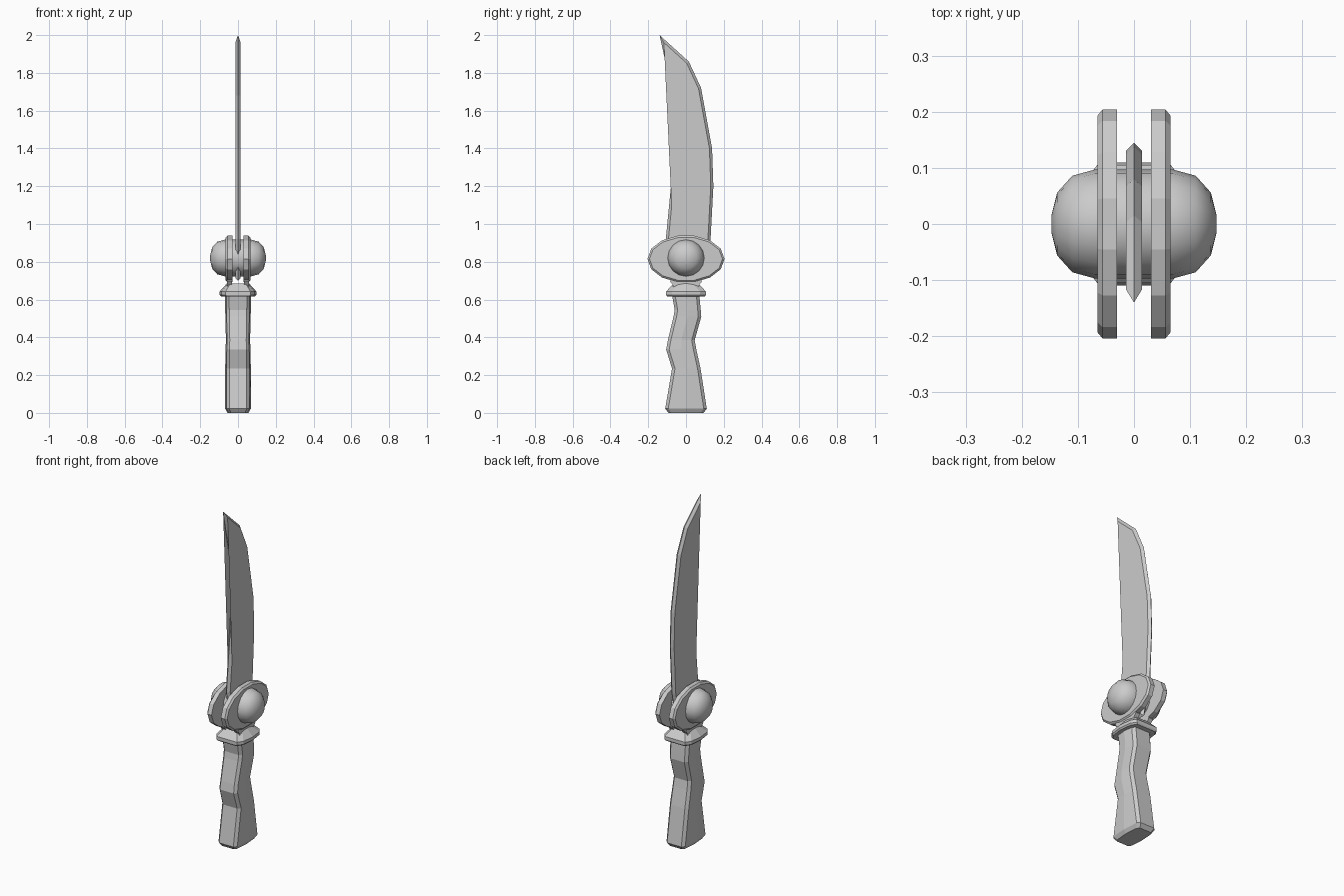
import bpy, bmesh, math
from mathutils import Vector

if "Cube" in bpy.data.objects:
    bpy.data.objects.remove(bpy.data.objects["Cube"])


def loft(name, rings, smooth=False):
    """Skin a list of equal-length rings and cap both ends."""
    bm = bmesh.new()
    vs = [[bm.verts.new(p) for p in r] for r in rings]
    n = len(rings[0])
    for a, b in zip(vs, vs[1:]):
        for i in range(n):
            j = (i + 1) % n
            bm.faces.new((a[i], a[j], b[j], b[i]))
    caps = [bm.faces.new(vs[0]), bm.faces.new(vs[-1])]
    bmesh.ops.triangulate(bm, faces=caps)
    bmesh.ops.recalc_face_normals(bm, faces=bm.faces)
    me = bpy.data.meshes.new(name)
    bm.to_mesh(me)
    bm.free()
    ob = bpy.data.objects.new(name, me)
    bpy.context.collection.objects.link(ob)
    if smooth:
        me.shade_smooth()
    return ob


def inset(pts, d):
    """Mitred inward offset of a counter-clockwise outline."""
    out = []
    for i, p in enumerate(pts):
        p, a, b = Vector(p), Vector(pts[i - 1]), Vector(pts[(i + 1) % len(pts)])
        e1, e2 = (p - a).normalized(), (b - p).normalized()
        n1, n2 = Vector((-e1.y, e1.x)), Vector((-e2.y, e2.x))
        out.append(p + (n1 + n2) * d / (1 + n1.dot(n2)))
    return out


def at_x(pts, x):
    return [(x, p[0], p[1]) for p in pts]


# Curved blade, bevelled to an edge all the way round
outline = [(-.07, .70), (.08, .70), (.13, .92), (.145, 1.2), (.138, 1.4),
           (.08, 1.72), (.015, 1.86), (-.14, 2.0), (-.07, 1.68),
           (-.06, 1.4), (-.107, .92)]
flat = inset(outline, .014)
loft("blade", [at_x(flat, -.014), at_x(outline, 0), at_x(flat, .014)])

# Pair of oval guard plates, each with a small flared foot
oval = [(.204 * math.cos(2 * math.pi * i / 14), .815 + .126 * math.sin(2 * math.pi * i / 14))
        for i in range(14)]
foot = [(-.068, .66), (.068, .66), (.068, .675), (.085, .697), (.07, .72),
        (-.07, .72), (-.085, .697), (-.068, .675)]
for s, side in ((-1, "left"), (1, "right")):
    loft("guard_plate_" + side, [at_x(oval, .03 * s), at_x(oval, .056 * s),
                                 at_x(inset(oval, .01), .065 * s)])
    loft("guard_foot_" + side, [at_x(foot, .031 * s), at_x(foot, .058 * s)])

# Rounded gem passing through both plates
half = [(.07, .097), (.11, .086), (.137, .056), (.147, .016)]
prof = [(-x, r) for x, r in reversed(half)] + half
loft("guard_gem", [[(x, r * math.cos(2 * math.pi * i / 16), .82 + r * math.sin(2 * math.pi * i / 16))
                    for i in range(16)] for x, r in prof], smooth=True)


def section(z, back, front, w, c=.016):
    """Grip cross-section: chamfered box with slightly ridged sides."""
    m = (back + front) / 2
    right = [(w * .68, back), (w * .9, back + c), (w, m), (w * .9, front - c), (w * .68, front)]
    return [(x, y, z) for x, y in right] + [(-x, y, z) for x, y in reversed(right)]


# Wavy grip
grip = [(0, -.093, .093, .055), (.022, -.11, .11, .068), (.235, -.074, .077, .068),
        (.335, -.105, .055, .066), (.385, -.096, .046, .064), (.51, -.066, .081, .067),
        (.545, -.06, .078, .068), (.63, -.075, .07, .069)]
loft("grip", [section(*g) for g in grip])

# Collar between grip and guard
collar = [(.617, -.1, .1, .09), (.625, -.105, .105, .097), (.643, -.105, .105, .097),
          (.684, -.066, .066, .06)]
loft("collar", [section(*g, c=.03) for g in collar])
